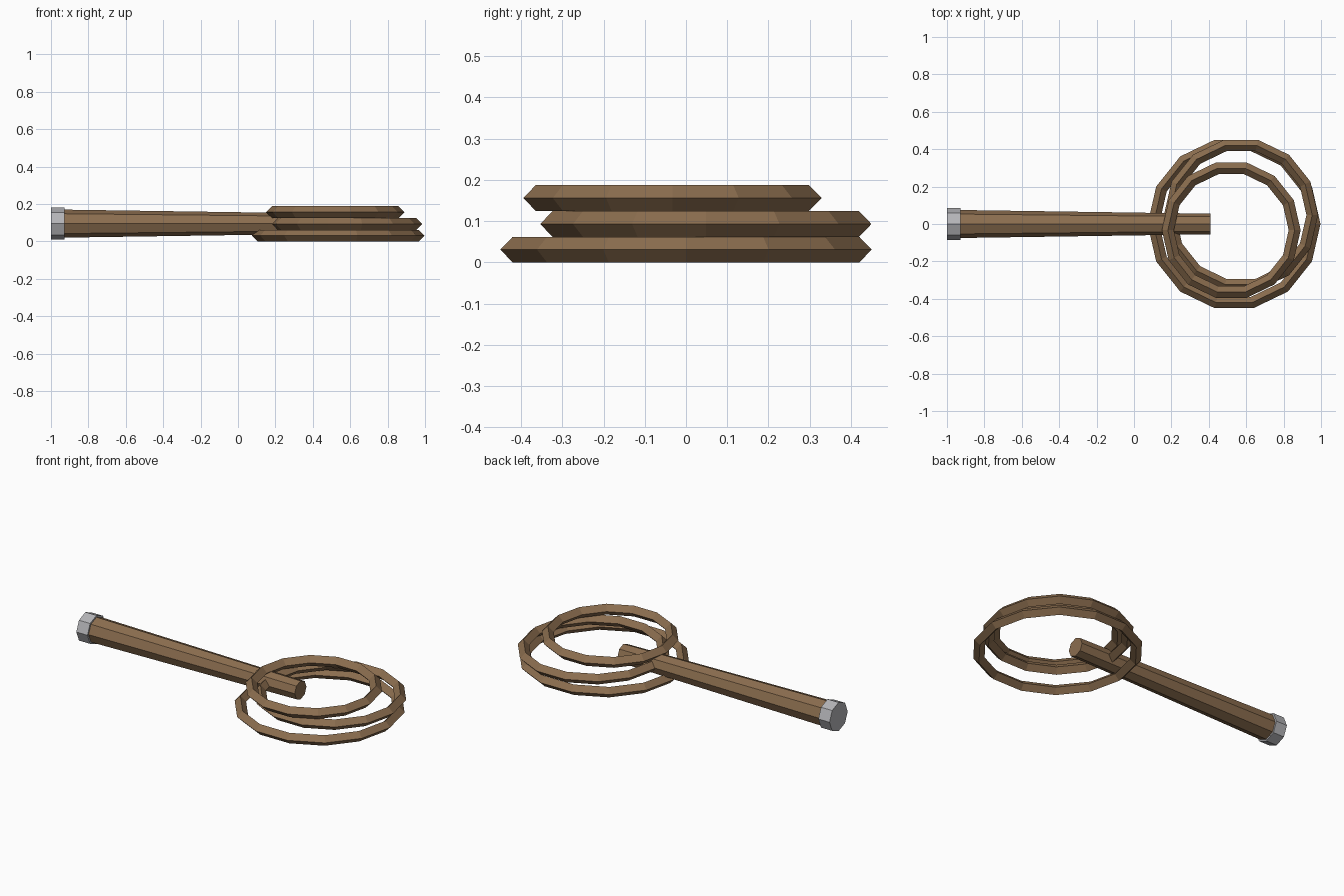
import bpy, bmesh, math
from mathutils import Matrix, Vector

if "Cube" in bpy.data.objects:
    bpy.data.objects.remove(bpy.data.objects["Cube"])


def material(name, rgb):
    m = bpy.data.materials.new(name)
    m.diffuse_color = (*rgb, 1)
    m.use_nodes = True
    m.node_tree.nodes["Principled BSDF"].inputs["Base Color"].default_value = m.diffuse_color
    return m


leather = material("brown leather", (0.26, 0.155, 0.078))
steel = material("grey steel", (0.46, 0.46, 0.48))


def finish(bm, name, mat):
    bmesh.ops.recalc_face_normals(bm, faces=bm.faces)
    me = bpy.data.meshes.new(name)
    bm.to_mesh(me)
    bm.free()
    me.materials.append(mat)
    ob = bpy.data.objects.new(name, me)
    bpy.context.collection.objects.link(ob)
    return ob


def rod(name, x0, x1, r0, r1, z, mat):
    """Eight-sided tapered rod along x."""
    bm = bmesh.new()
    bmesh.ops.create_cone(
        bm, cap_ends=True, segments=8, radius1=r0, radius2=r1, depth=x1 - x0,
        matrix=Matrix.Translation(((x0 + x1) / 2, 0, z)) @ Matrix.Rotation(math.pi / 2, 4, 'Y'))
    return finish(bm, name, mat)


def coil(name, cx, cy, cz, R, r, mat, n=14):
    """Closed ring with a diamond cross-section."""
    bm = bmesh.new()
    rings = []
    for i in range(n):
        a = 2 * math.pi * i / n
        out = Vector((math.cos(a), math.sin(a), 0))
        c = Vector((cx, cy, cz))
        rings.append([bm.verts.new(c + out * (R + dr * r) + Vector((0, 0, dz * r)))
                      for dr, dz in ((1, 0), (0, 1), (-1, 0), (0, -1))])
    for i in range(n):
        a, b = rings[i], rings[(i + 1) % n]
        for j in range(4):
            k = (j + 1) % 4
            bm.faces.new((a[j], b[j], b[k], a[k]))
    return finish(bm, name, mat)


# Handle and its end cap
rod("handle", -0.94, 0.41, 0.075, 0.055, 0.095, leather)
rod("pommel", -1.0, -0.927, 0.085, 0.085, 0.095, steel)

# Stacked coils of the lash, bottom to top
coil("lower_coil", 0.535, 0.0, 0.031, 0.431, 0.031, leather)
coil("middle_coil", 0.572, 0.048, 0.093, 0.381, 0.031, leather)
coil("upper_coil", 0.52, -0.033, 0.156, 0.339, 0.032, leather)
